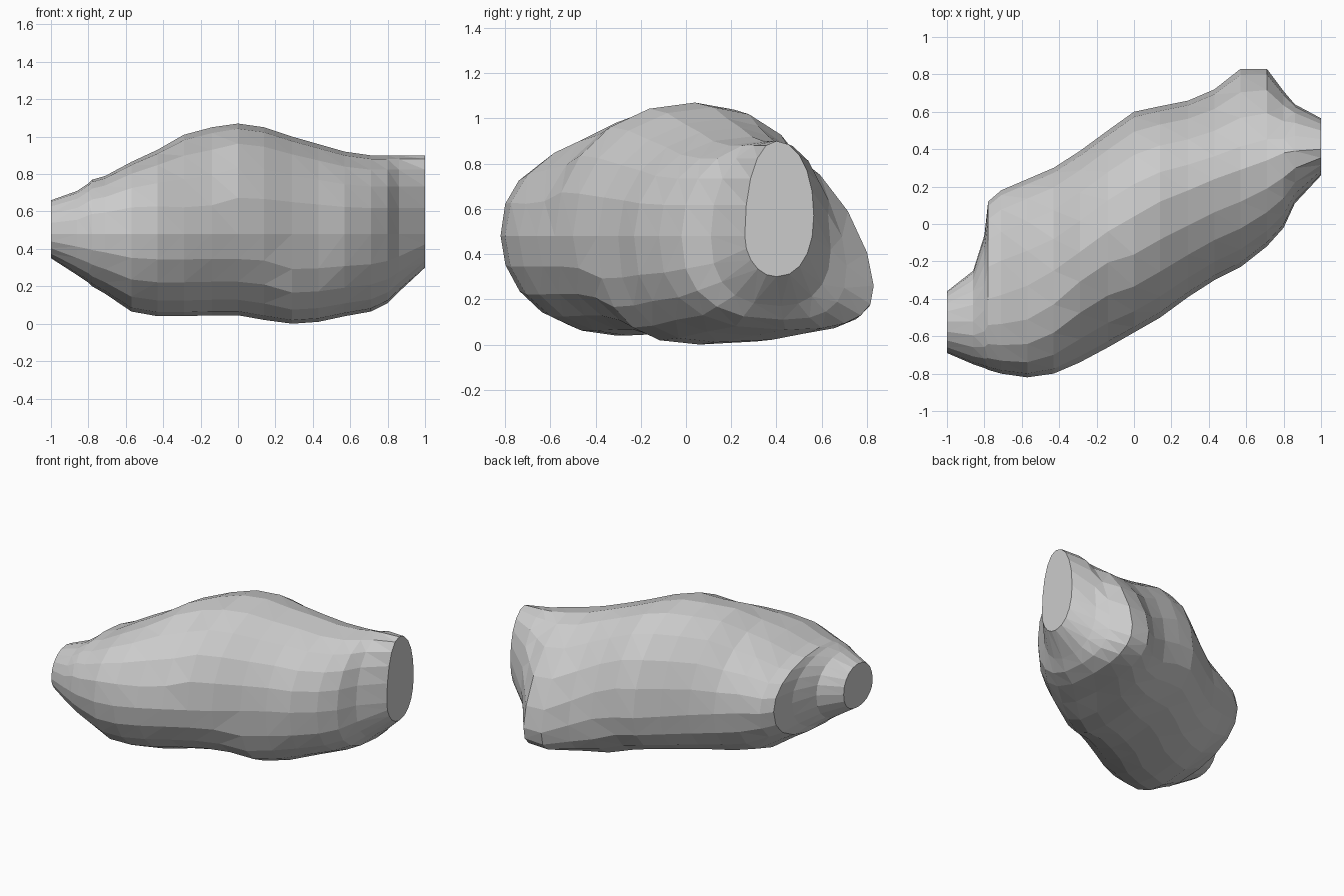
import bpy, bmesh
from math import sin, cos, pi

Z_FRONT = 0.48   # height of the widest point on the front side
STEPS = 5        # facets per quarter of a cross-section

# Cross-sections along x: x, front y, back y, back z, top y, top z, bottom y, bottom z
SECTIONS = [
    (-1.00, -0.69, -0.36, 0.50, -0.52, 0.66, -0.53, 0.35),
    (-0.86, -0.75, -0.25, 0.50, -0.52, 0.71, -0.52, 0.26),
    (-0.80, -0.77, -0.06, 0.50, -0.46, 0.75, -0.50, 0.22),
    (-0.78, -0.78, 0.12, 0.50, -0.40, 0.77, -0.47, 0.20),
    (-0.71, -0.80, 0.18, 0.49, -0.38, 0.79, -0.44, 0.16),
    (-0.57, -0.82, 0.24, 0.48, -0.33, 0.865, -0.38, 0.065),
    (-0.43, -0.80, 0.30, 0.46, -0.25, 0.93, -0.31, 0.04),
    (-0.29, -0.74, 0.39, 0.45, -0.15, 1.01, -0.26, 0.04),
    (-0.14, -0.66, 0.50, 0.44, -0.04, 1.05, -0.15, 0.045),
    (0.00, -0.58, 0.60, 0.43, 0.04, 1.07, -0.08, 0.045),
    (0.14, -0.50, 0.63, 0.41, 0.12, 1.05, 0.00, 0.02),
    (0.29, -0.39, 0.66, 0.37, 0.18, 1.00, 0.06, 0.00),
    (0.43, -0.30, 0.72, 0.31, 0.24, 0.96, 0.14, 0.01),
    (0.57, -0.23, 0.83, 0.26, 0.29, 0.92, 0.30, 0.04),
    (0.71, -0.12, 0.83, 0.26, 0.34, 0.90, 0.44, 0.065),
    (0.80, -0.02, 0.71, 0.35, 0.38, 0.90, 0.43, 0.11),
    (0.86, 0.11, 0.64, 0.42, 0.39, 0.90, 0.42, 0.17),
    (1.00, 0.26, 0.565, 0.57, 0.40, 0.90, 0.40, 0.30),
]


def section_ring(x, yf, yb, zb, yt, zt, ybot, zbot):
    """Closed outline made of four rounded quarters: front-top-back-bottom."""
    end = abs(x) > 0.82
    # roundness of each quarter: below 1 is boxier, above 1 is more sloped
    back_top = 0.95 if end or x < -0.5 else 1.0 + 0.25 * min(1, max(0, (x - 0.2) / 0.35))
    front_top = 0.85 if -0.82 < x < -0.5 else 1.12 if -0.35 < x < -0.1 else 0.95
    front_low = 0.8 if 0.2 < x < 0.9 else 1.0
    back_low = 0.9 if end or x < 0.2 else 0.75
    quarters = [
        (yf, Z_FRONT, yt, zt, front_top, False),
        (yb, zb, yt, zt, back_top, True),
        (yb, zb, ybot, zbot, back_low, False),
        (yf, Z_FRONT, ybot, zbot, front_low, True),
    ]
    ring = []
    for ys, zs, ym, zm, e, from_mid in quarters:
        for i in range(STEPS):
            a = pi / 2 * i / STEPS
            if from_mid:
                a = pi / 2 - a
            c, s = max(cos(a), 0) ** e, max(sin(a), 0) ** e
            ring.append((x, ym + (ys - ym) * c, zs + (zm - zs) * s))
    return ring


# Boulder body: lofted sections with flat cut ends
bm = bmesh.new()
rings = [[bm.verts.new(p) for p in section_ring(*s)] for s in SECTIONS]
n = STEPS * 4
for a, b in zip(rings, rings[1:]):
    for i in range(n):
        j = (i + 1) % n
        bm.faces.new((a[i], a[j], b[j], b[i]))
bm.faces.new(rings[0])
bm.faces.new(rings[-1][::-1])
bmesh.ops.triangulate(bm, faces=[f for f in bm.faces if len(f.verts) == 4])
bmesh.ops.recalc_face_normals(bm, faces=bm.faces)

mesh = bpy.data.meshes.new("boulder")
bm.to_mesh(mesh)
bm.free()
bpy.context.collection.objects.link(bpy.data.objects.new("boulder", mesh))
